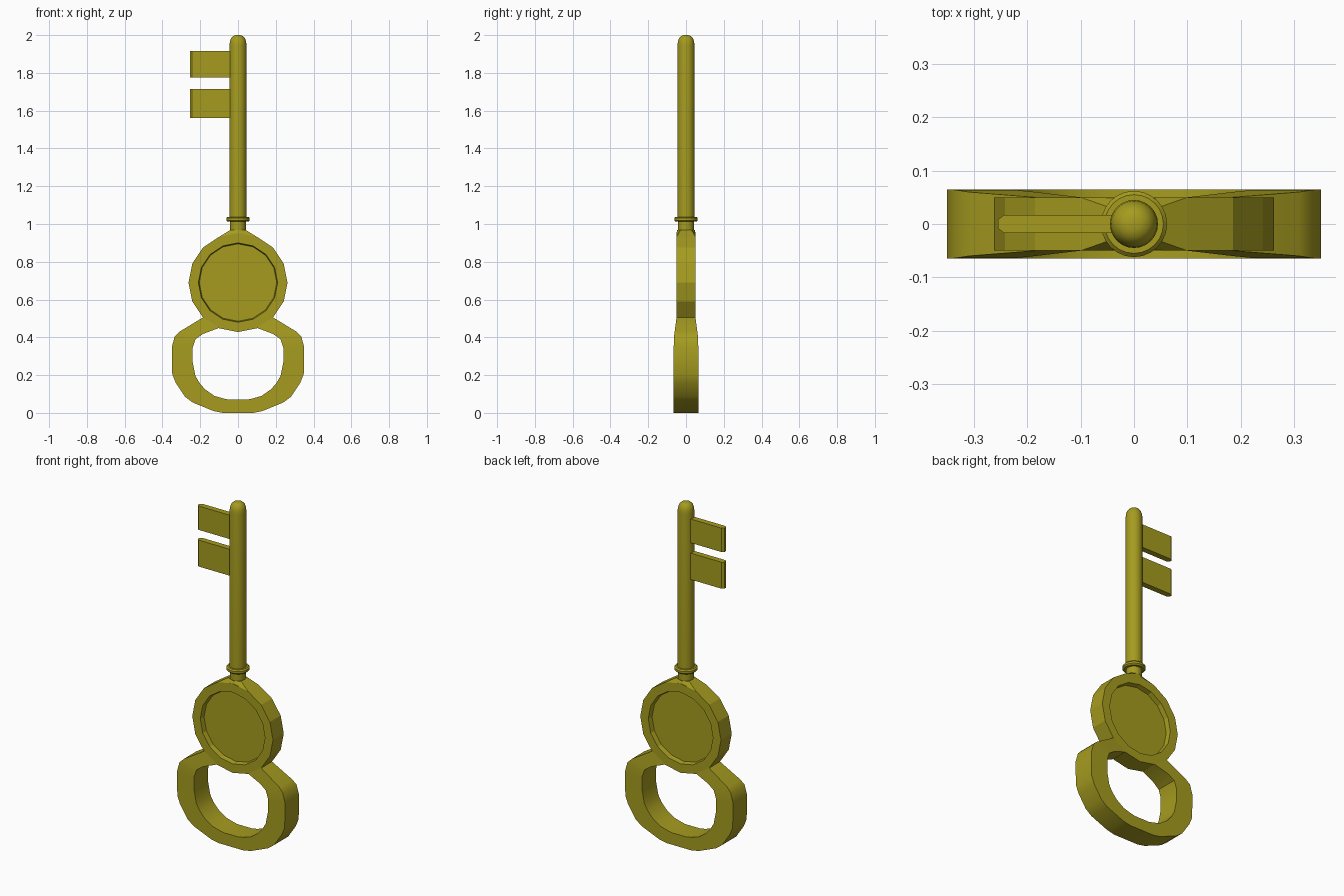
import bpy, bmesh, math

if "Cube" in bpy.data.objects:
    bpy.data.objects.remove(bpy.data.objects["Cube"])

brass = bpy.data.materials.new("brass")
brass.diffuse_color = (0.38, 0.33, 0.014, 1)
brass.use_nodes = True
brass.node_tree.nodes["Principled BSDF"].inputs["Base Color"].default_value = brass.diffuse_color


def make(name, verts, faces, smooth=False):
    me = bpy.data.meshes.new(name)
    me.from_pydata(verts, [], faces)
    bm = bmesh.new()
    bm.from_mesh(me)
    bmesh.ops.recalc_face_normals(bm, faces=bm.faces)
    bm.to_mesh(me)
    bm.free()
    me.materials.append(brass)
    ob = bpy.data.objects.new(name, me)
    bpy.context.collection.objects.link(ob)
    if smooth:
        bpy.ops.object.select_all(action='DESELECT')
        bpy.context.view_layer.objects.active = ob
        ob.select_set(True)
        bpy.ops.object.shade_smooth_by_angle(angle=math.radians(35))
    return ob


def loft(name, rings, smooth=False):
    """Skin equal-sized rings of points and cap both ends."""
    n = len(rings[0])
    verts = [p for r in rings for p in r]
    faces = [(i * n + j, i * n + (j + 1) % n, (i + 1) * n + (j + 1) % n, (i + 1) * n + j)
             for i in range(len(rings) - 1) for j in range(n)]
    faces += [tuple(range(n)), tuple(range(len(verts) - n, len(verts)))]
    return make(name, verts, faces, smooth)


def circle(n, r):
    return [(r * math.cos(2 * math.pi * k / n), r * math.sin(2 * math.pi * k / n)) for k in range(n)]


# Shaft with collar and domed tip
profile = [(0.042, 0.94), (0.042, 1.012), (0.055, 1.012), (0.062, 1.019), (0.062, 1.031),
           (0.055, 1.038), (0.045, 1.038), (0.045, 1.945), (0.043, 1.965), (0.037, 1.983),
           (0.026, 1.995), (0.012, 2.0)]
loft("shaft", [[(x, y, z) for x, y in circle(24, r)] for r, z in profile], True)

# Two bits with chamfered ends
for name, z0, z1 in (("lower_bit", 1.56, 1.715), ("upper_bit", 1.775, 1.915)):
    outline = [(0, -0.017), (0, 0.017), (-0.243, 0.017), (-0.255, 0.008),
               (-0.255, -0.008), (-0.243, -0.017)]
    loft(name, [[(x, y, z) for x, y in outline] for z in (z0, z1)])

# Sixteen-sided medallion, recessed on both faces
half = [(0.205, -0.022), (0.21, -0.05), (0.262, -0.05)]
section = half + [(r, -y) for r, y in reversed(half)]
loft("medallion", [[(x, y, 0.69 + z) for x, z in circle(16, r)] for r, y in section])

# Shoulder between medallion and shaft
base = [(-0.1, -0.05), (0, -0.05), (0.1, -0.05), (0.1, 0.05), (0, 0.05), (-0.1, 0.05)]
top = [(-0.043, -0.03), (0, -0.048), (0.043, -0.03), (0.043, 0.03), (0, 0.048), (-0.043, 0.03)]
loft("shoulder", [[(x, y, 0.932 if x else 0.95) for x, y in base],
                  [(x, y, 0.967) for x, y in top]])

# Handle loop: outer x z, inner x z, half thickness; mirrored to the other side
side = [(0.184, 0.506, 0.1, 0.45, 0.05), (0.31, 0.43, 0.185, 0.418, 0.06),
        (0.335, 0.405, 0.225, 0.39, 0.064), (0.35, 0.35, 0.24, 0.345, 0.065),
        (0.35, 0.28, 0.24, 0.27, 0.065), (0.348, 0.205, 0.225, 0.195, 0.065),
        (0.33, 0.16, 0.205, 0.16, 0.065), (0.28, 0.085, 0.175, 0.125, 0.065),
        (0.24, 0.055, 0.125, 0.09, 0.065), (0.13, 0.01, 0.08, 0.077, 0.065),
        (0.08, 0.0, 0.05, 0.07, 0.065)]
path = [(-a, b, -c, d, t) for a, b, c, d, t in side] + side[::-1]
loft("handle_loop", [[(a, -t, b), (c, -t, d), (c, t, d), (a, t, b)] for a, b, c, d, t in path], True)
